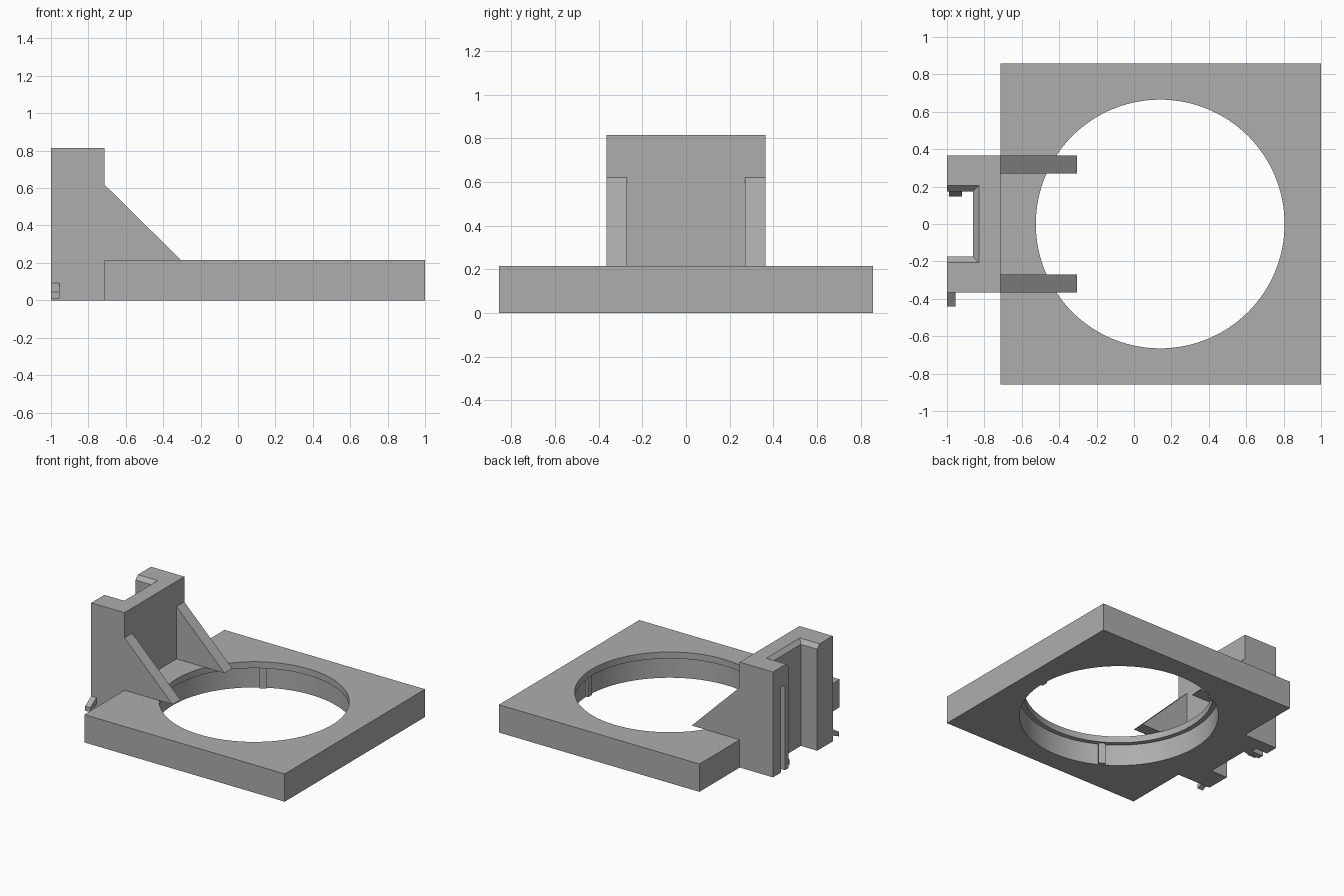
import bpy, bmesh, math

cube = bpy.data.objects.get("Cube")
if cube:
    bpy.data.objects.remove(cube, do_unlink=True)

grey = bpy.data.materials.new("plain_grey")
grey.use_nodes = True
COLOUR = (0.42, 0.42, 0.42, 1)
grey.diffuse_color = COLOUR
grey.node_tree.nodes["Principled BSDF"].inputs["Base Color"].default_value = COLOUR

HOLE_X, PLATE_TOP, BACK = 0.14, 0.215, -0.715


def loft(name, rings):
    """Solid skinned through rings that have equal point counts."""
    bm = bmesh.new()
    loops = [[bm.verts.new(p) for p in ring] for ring in rings]
    count = len(loops[0])
    for a, b in zip(loops, loops[1:]):
        for i in range(count):
            j = (i + 1) % count
            bm.faces.new((a[i], a[j], b[j], b[i]))
    bm.faces.new(loops[0][::-1])
    bm.faces.new(loops[-1])
    bmesh.ops.recalc_face_normals(bm, faces=bm.faces)
    mesh = bpy.data.meshes.new(name)
    bm.to_mesh(mesh)
    bm.free()
    mesh.materials.append(grey)
    obj = bpy.data.objects.new(name, mesh)
    bpy.context.collection.objects.link(obj)
    return obj


def rect(x0, x1, y0, y1, z):
    return [(x0, y0, z), (x1, y0, z), (x1, y1, z), (x0, y1, z)]


def box(name, x0, x1, y0, y1, z0, z1):
    return loft(name, [rect(x0, x1, y0, y1, z) for z in (z0, z1)])


def cylinder(name, radius, z0, z1, sides=128):
    angles = [math.tau * i / sides for i in range(sides)]
    return loft(name, [[(HOLE_X + radius * math.cos(a), radius * math.sin(a), z)
                        for a in angles] for z in (z0, z1)])


def cut(target, cutter):
    """Subtract the cutter, apply it and remove the helper."""
    mod = target.modifiers.new("cut", 'BOOLEAN')
    mod.operation = 'DIFFERENCE'
    mod.solver = 'EXACT'
    mod.object = cutter
    bpy.context.view_layer.objects.active = target
    bpy.ops.object.modifier_apply(modifier=mod.name)
    bpy.data.objects.remove(cutter, do_unlink=True)


# Base plate with a round opening, stepped under a thin top lip
plate = box("base_plate", BACK, 1, -0.857, 0.857, 0, PLATE_TOP)
cut(plate, cylinder("opening_cutter", 0.665, -0.1, 0.4))
cut(plate, cylinder("step_cutter", 0.70, -0.1, 0.165))

# Three small upright ribs on the opening wall
for i in range(3):
    rib = box(f"opening_rib_{i + 1}", 0.68, 0.71, -0.025, 0.025, 0.003, 0.167)
    rib.location.x = HOLE_X
    rib.rotation_euler.z = math.tau * i / 3

# Upright bracket with an open channel, flared at its top
bracket = box("upright_bracket", -1, BACK, -0.365, 0.365, 0, 0.815)
sections = [(-0.86, 0.175, -0.1), (-0.86, 0.175, 0.785), (-0.82, 0.215, 0.825)]
cut(bracket, loft("channel_cutter",
                  [rect(-1.1, x, -y, y, z) for x, y, z in sections]))

# Slit that frees the latch tongue
cut(bracket, box("slit_cutter", -1.1, -0.9, 0.22, 0.265, -0.1, 0.66))

# Triangular gussets bracing the bracket
gusset_profile = [(BACK, 0.62), (BACK, PLATE_TOP), (-0.305, PLATE_TOP)]
for side, y0, y1 in (("right", -0.365, -0.27), ("left", 0.27, 0.365)):
    loft(f"gusset_{side}", [[(x, y, z) for x, z in gusset_profile]
                            for y in (y0, y1)])


# Wedge catches near the foot of the bracket
def catch(name, x0, x1, wall, tip):
    profile = [(wall, 0.095), (wall, 0.045), (tip, 0.01), (tip, 0.045)]
    loft(name, [[(x, y, z) for y, z in profile] for x in (x0, x1)])


catch("outer_catch", -1, -0.955, -0.363, -0.44)
catch("latch_catch", -0.99, -0.92, 0.177, 0.147)

# Smooth the round walls only
bpy.ops.object.select_all(action='DESELECT')
plate.select_set(True)
bpy.context.view_layer.objects.active = plate
bpy.ops.object.shade_smooth_by_angle(angle=math.radians(30))
